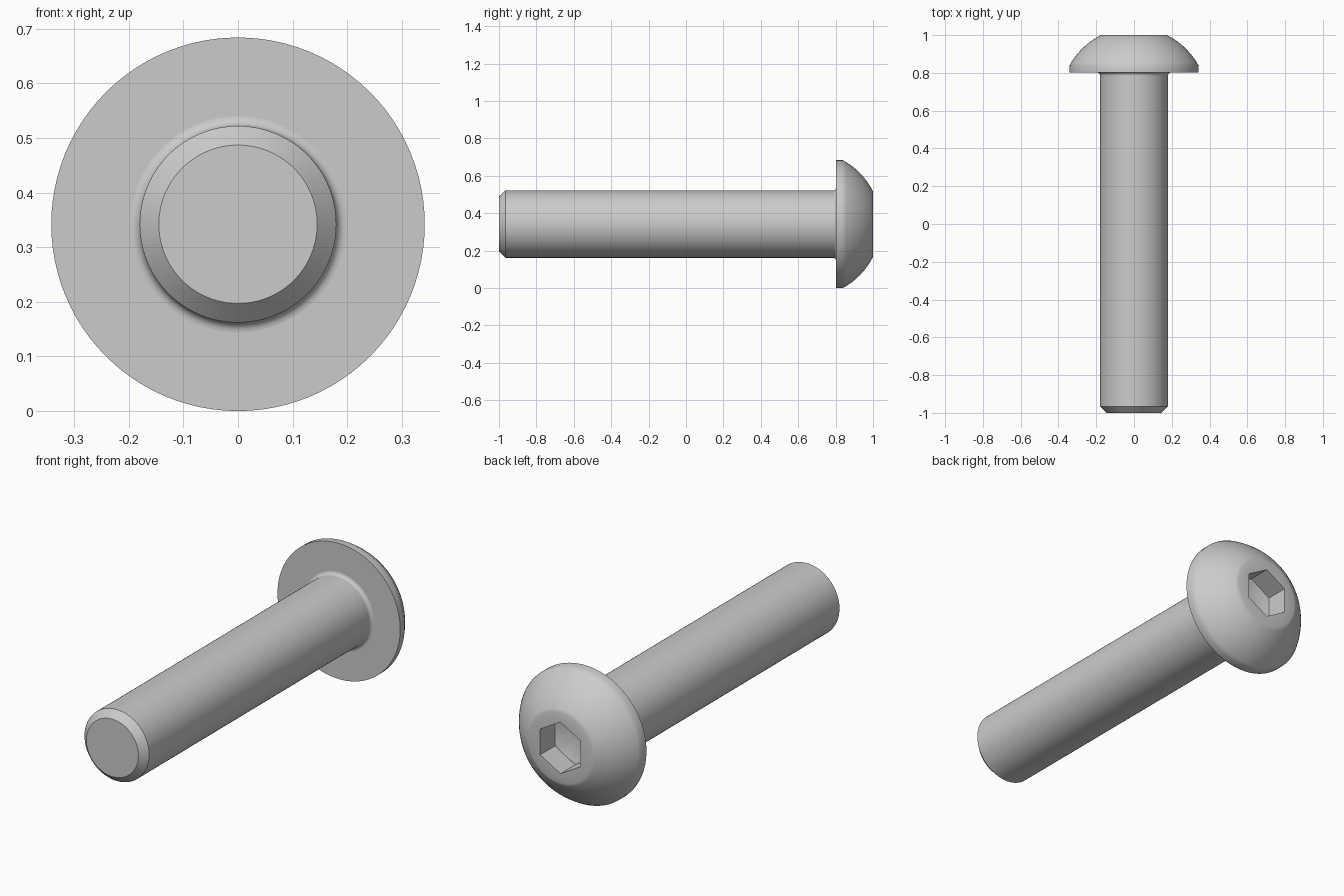
import bpy
import bmesh
import math

cube = bpy.data.objects.get("Cube")
if cube:
    bpy.data.objects.remove(cube, do_unlink=True)

SEGMENTS = 96          # multiple of six, so the socket corners are exact
HEAD_R = 0.342
SHANK_R = 0.18
UNDERSIDE = 0.803      # y of the bearing face
FLAT_R = 0.175         # flat end of the dome
SOCKET = 0.1125        # half the width across the flats
FLOOR = 0.883          # y of the socket floor

steel = bpy.data.materials.new("grey steel")
steel.use_nodes = True
grey = (0.6, 0.6, 0.6, 1.0)
steel.diffuse_color = grey
steel.node_tree.nodes["Principled BSDF"].inputs["Base Color"].default_value = grey


def hexagon(angle):
    """Distance to a hexagon's edge, with corners at top and bottom."""
    turn = (angle - math.pi / 2) % (math.pi / 3) - math.pi / 6
    return SOCKET / math.cos(turn)


def lathe(name, profile):
    """Turn (radius, y) points about the y axis; a radius may be a function of angle."""
    bm = bmesh.new()
    rings = []
    for radius, y in profile:
        ring = []
        for i in range(SEGMENTS):
            a = 2 * math.pi * i / SEGMENTS
            r = radius(a) if callable(radius) else radius
            ring.append(bm.verts.new((r * math.cos(a), y, HEAD_R + r * math.sin(a))))
        rings.append(ring)
    for low, high in zip(rings, rings[1:]):
        for i in range(SEGMENTS):
            j = (i + 1) % SEGMENTS
            bm.faces.new((low[i], low[j], high[j], high[i]))
    bmesh.ops.remove_doubles(bm, verts=bm.verts[:], dist=1e-5)
    bmesh.ops.recalc_face_normals(bm, faces=bm.faces[:])
    mesh = bpy.data.meshes.new(name)
    bm.to_mesh(mesh)
    bm.free()
    mesh.materials.append(steel)
    obj = bpy.data.objects.new(name, mesh)
    bpy.context.collection.objects.link(obj)
    bpy.ops.object.select_all(action='DESELECT')
    obj.select_set(True)
    bpy.context.view_layer.objects.active = obj
    bpy.ops.object.shade_smooth_by_angle(angle=math.radians(30))
    obj.modifiers.new("Weighted normals", 'WEIGHTED_NORMAL').keep_sharp = True
    return obj


# Shank: chamfered tip, plain cylinder and a small fillet under the head
fillet = 0.018
shank = [(0, -1), (0.145, -1), (SHANK_R, -0.965)]
for k in range(7):
    t = math.pi / 2 * k / 6
    shank.append((SHANK_R + fillet * (1 - math.cos(t)),
                  UNDERSIDE - fillet + fillet * math.sin(t)))
shank += [(SHANK_R, UNDERSIDE + 0.01), (0, UNDERSIDE + 0.01)]
lathe("shank", shank)

# Head: short rim, spherical dome, flat end and hexagonal socket with a drilled floor
centre, ball = 0.6525, 0.389
start = math.asin(HEAD_R / ball)
end = math.asin(FLAT_R / ball)
head = [(0, UNDERSIDE), (HEAD_R, UNDERSIDE)]
for k in range(13):
    t = start + (end - start) * k / 12
    head.append((ball * math.sin(t), centre + ball * math.cos(t)))
head[-1] = (FLAT_R, 1.0)
head += [(hexagon, 1.0), (hexagon, FLOOR), (SOCKET - 0.002, FLOOR), (0, FLOOR - 0.035)]
lathe("button_head", head)
